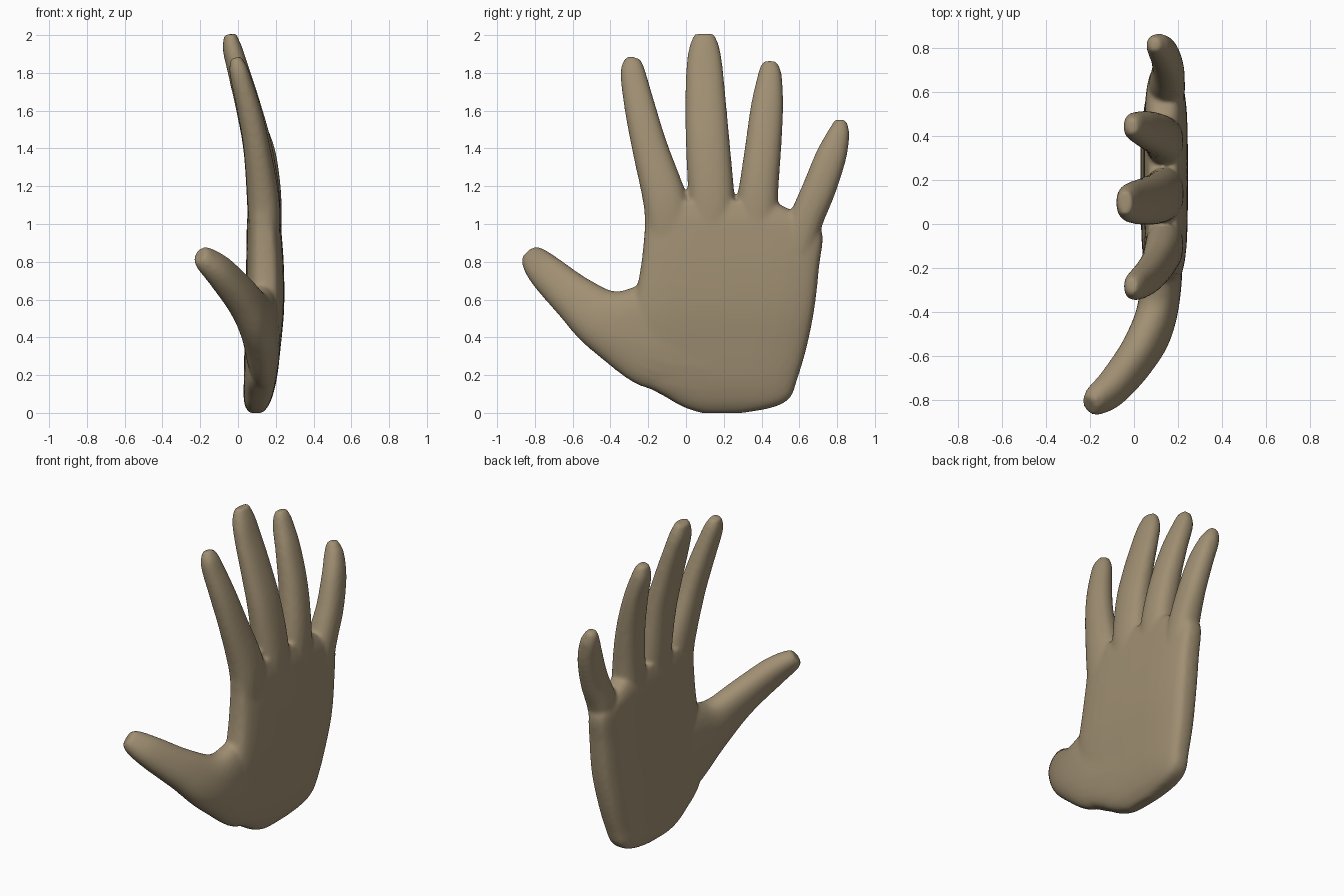
import bpy, bmesh, math
from mathutils import Vector

SIDES = 28
STEPS = 6
bm = bmesh.new()


def spline(keys):
    """Catmull-Rom interpolation through a list of equal-length tuples."""
    pts = [Vector(k) for k in keys]
    out = []
    for i in range(len(pts) - 1):
        p0, p1, p2 = pts[max(i - 1, 0)], pts[i], pts[i + 1]
        p3 = pts[min(i + 2, len(pts) - 1)]
        for s in range(STEPS):
            t = s / STEPS
            out.append(p1 + 0.5 * t * ((p2 - p0) + t * ((2 * p0 - 5 * p1 + 4 * p2 - p3)
                       + t * (3 * p1 - p0 - 3 * p2 + p3))))
    out.append(pts[-1])
    return out


def loft(keys, power=2.0, upright=False):
    """Closed tube; each key is x, y, z, half width, half thickness."""
    rows = spline(keys)
    centres = [Vector(r[:3]) for r in rows]
    rings = []
    for i, r in enumerate(rows):
        t = centres[min(i + 1, len(rows) - 1)] - centres[max(i - 1, 0)]
        t = Vector((0, 0, 1)) if upright else t.normalized()
        thick = (Vector((1, 0, 0)) - t * t.x).normalized()
        wide = t.cross(thick)
        ring = []
        for k in range(SIDES):
            a = math.tau * k / SIDES
            c, s = math.cos(a), math.sin(a)
            u = math.copysign(abs(c) ** (2 / power), c) * r[3]
            v = math.copysign(abs(s) ** (2 / power), s) * r[4]
            ring.append(bm.verts.new(centres[i] + wide * u + thick * v))
        rings.append(ring)
    for a, b in zip(rings, rings[1:]):
        for k in range(SIDES):
            n = (k + 1) % SIDES
            bm.faces.new((a[k], a[n], b[n], b[k]))
    bm.faces.new(rings[0][::-1])
    bm.faces.new(rings[-1])


# Palm: z, y from, y to, x centre, half thickness
palm = [(0.0, 0.08, 0.30, 0.095, 0.035), (0.03, -0.01, 0.46, 0.098, 0.058),
        (0.08, -0.10, 0.55, 0.105, 0.075), (0.18, -0.25, 0.59, 0.118, 0.087),
        (0.35, -0.29, 0.64, 0.13, 0.096), (0.55, -0.28, 0.68, 0.142, 0.102),
        (0.77, -0.24, 0.705, 0.143, 0.1), (0.96, -0.22, 0.72, 0.138, 0.092),
        (1.04, -0.22, 0.62, 0.135, 0.085), (1.12, -0.215, 0.46, 0.133, 0.065)]
loft([((x), (a + b) / 2, z, (b - a) / 2, t) for z, a, b, x, t in palm], 3.6, True)

# Thumb
loft([(0.14, 0.15, 0.36, 0.28, 0.08), (0.13, -0.18, 0.42, 0.285, 0.092),
      (0.10, -0.42, 0.485, 0.175, 0.092), (0.025, -0.585, 0.605, 0.125, 0.085),
      (-0.09, -0.735, 0.74, 0.098, 0.075), (-0.17, -0.80, 0.81, 0.075, 0.06),
      (-0.203, -0.825, 0.838, 0.048, 0.042)], 2.3)

# Index finger
loft([(0.14, -0.08, 0.90, 0.13, 0.08), (0.135, -0.11, 1.12, 0.117, 0.085),
      (0.10, -0.19, 1.40, 0.095, 0.07), (0.06, -0.24, 1.60, 0.083, 0.063),
      (0.012, -0.278, 1.78, 0.069, 0.053), (-0.003, -0.283, 1.84, 0.057, 0.044),
      (-0.012, -0.28, 1.88, 0.036, 0.026)], 2.3)

# Middle finger
loft([(0.14, 0.14, 0.90, 0.12, 0.085), (0.135, 0.135, 1.13, 0.122, 0.088),
      (0.105, 0.117, 1.40, 0.117, 0.077), (0.055, 0.105, 1.62, 0.109, 0.067),
      (0.0, 0.098, 1.82, 0.097, 0.057), (-0.03, 0.097, 1.93, 0.081, 0.051),
      (-0.042, 0.097, 2.005, 0.054, 0.032)], 2.3)

# Ring finger
loft([(0.14, 0.37, 0.90, 0.12, 0.085), (0.135, 0.382, 1.15, 0.106, 0.085),
      (0.105, 0.408, 1.40, 0.096, 0.075), (0.055, 0.429, 1.62, 0.086, 0.063),
      (0.01, 0.442, 1.76, 0.068, 0.055), (-0.003, 0.444, 1.82, 0.055, 0.044),
      (-0.012, 0.445, 1.86, 0.036, 0.027)], 2.3)

# Little finger
loft([(0.15, 0.58, 0.85, 0.10, 0.08), (0.15, 0.635, 1.02, 0.091, 0.082),
      (0.155, 0.702, 1.18, 0.089, 0.072), (0.14, 0.765, 1.35, 0.082, 0.064),
      (0.115, 0.803, 1.46, 0.063, 0.056), (0.10, 0.814, 1.51, 0.048, 0.045),
      (0.09, 0.818, 1.55, 0.03, 0.027)], 2.3)

# One skin over all parts
bmesh.ops.recalc_face_normals(bm, faces=bm.faces)
mesh = bpy.data.meshes.new("hand")
bm.to_mesh(mesh)
bm.free()
hand = bpy.data.objects.new("hand", mesh)
bpy.context.collection.objects.link(hand)

skin = bpy.data.materials.new("tan_skin")
skin.diffuse_color = (0.35, 0.275, 0.17, 1)
mesh.materials.append(skin)

remesh = hand.modifiers.new("merge", 'REMESH')
remesh.mode = 'VOXEL'
remesh.voxel_size = 0.012
remesh.use_smooth_shade = True
soften = hand.modifiers.new("soften", 'SMOOTH')
soften.factor = 0.5
soften.iterations = 8
